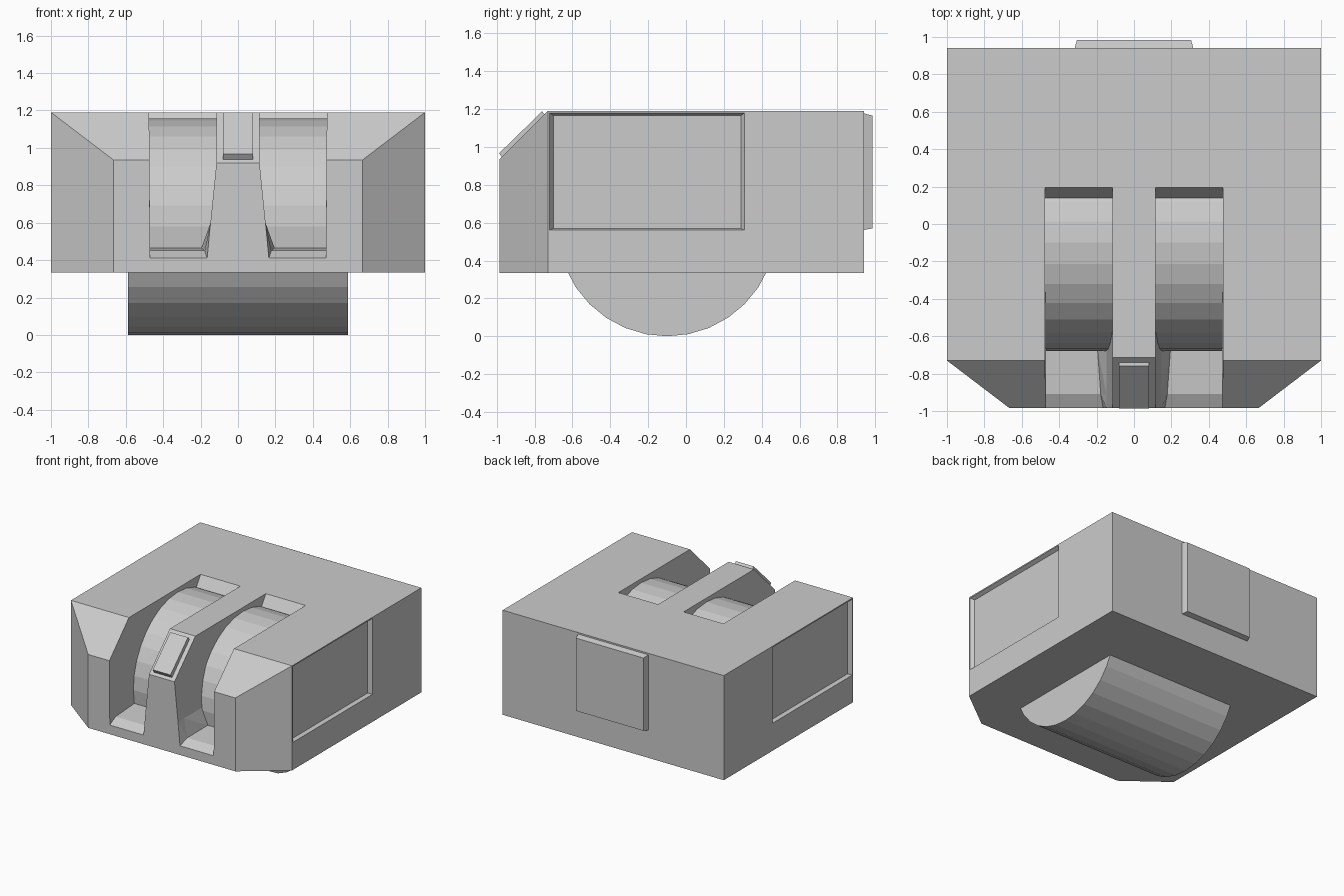
import bpy, bmesh, math
from mathutils import Matrix

if "Cube" in bpy.data.objects:
    bpy.data.objects.remove(bpy.data.objects["Cube"])


def finish(name, bm):
    bmesh.ops.recalc_face_normals(bm, faces=bm.faces)
    me = bpy.data.meshes.new(name)
    bm.to_mesh(me)
    bm.free()
    ob = bpy.data.objects.new(name, me)
    bpy.context.collection.objects.link(ob)
    return ob


def hull(name, pts):
    """Convex solid around the points, with coplanar triangles merged."""
    bm = bmesh.new()
    for p in pts:
        bm.verts.new(p)
    bmesh.ops.convex_hull(bm, input=bm.verts)
    bmesh.ops.dissolve_limit(bm, angle_limit=0.005, verts=bm.verts, edges=bm.edges)
    return finish(name, bm)


def loft(name, rings):
    """Solid skinned through equal-length rings of points."""
    bm = bmesh.new()
    vs = [[bm.verts.new(p) for p in r] for r in rings]
    n = len(vs[0])
    for a, b in zip(vs, vs[1:]):
        for i in range(n):
            j = (i + 1) % n
            bm.faces.new((a[i], a[j], b[j], b[i]))
    bm.faces.new(vs[0])
    bm.faces.new(vs[-1])
    bmesh.ops.triangulate(bm, faces=bm.faces)
    return finish(name, bm)


def cut(target, cutter):
    mod = target.modifiers.new("cut", 'BOOLEAN')
    mod.operation = 'DIFFERENCE'
    mod.solver = 'EXACT'
    mod.object = cutter
    bpy.context.view_layer.objects.active = target
    bpy.ops.object.modifier_apply(modifier=mod.name)
    bpy.data.objects.remove(cutter, do_unlink=True)


# Body: block with clipped front corners and a 45 degree top front bevel
Z0, Z1, ZB = 0.335, 1.19, 0.935
pts = []
for s in (1, -1):
    for x, y, top in ((1, 0.94, Z1), (1, -0.73, Z1), (0.665, -0.985, ZB)):
        pts += [(s * x, y, Z0), (s * x, y, top)]
body = hull("body", pts)

# Twin slots: floor drops at the front, inner wall flares towards the floor
for s in (1, -1):
    rings = []
    for y, zf, xi in ((-1.1, 0.35, 0.15), (-0.985, 0.41, 0.165),
                      (-0.91, 0.45, 0.178), (-0.67, 0.465, 0.195), (None, 0.465, 0.195)):
        sec = [(xi, zf), (0.47, zf), (0.476, 1.3), (0.115, 1.3), (0.115, 0.92), (0.147, 0.6)]
        # last ring follows the sloping rear wall of the slot
        rings.append([(s * x, 0.195 + 0.66 * (z - Z1) if y is None else y, z) for x, z in sec])
    cut(body, loft("slot_cutter", rings))

# Slightly set-back bevel on the column between the slots
cut(body, hull("column_cutter", [(x, y, z) for x in (-0.118, 0.118) for y, z in
                                 ((-0.605, 1.3), (-1.1, 0.805), (-1.1, 1.3))]))

# Shallow side recesses with tapered walls
for s in (1, -1):
    outer = [(s * 1.03, y, z) for y in (-0.74, 0.33) for z in (0.55, 1.195)]
    inner = [(s * 0.97, y, z) for y in (-0.70, 0.29) for z in (0.57, 1.165)]
    cut(body, hull("recess_cutter", outer + inner))

# Raised back panel
hull("back_panel", [(x, 0.93, z) for x in (-0.32, 0.32) for z in (0.56, 1.18)] +
     [(x, 0.985, z) for x in (-0.305, 0.305) for z in (0.57, 1.165)])

# Small plate on the column bevel
hull("column_plate", [(x, y, z) for x in (-0.08, 0.08) for y, z in
                      ((-0.74, 1.163), (-0.76, 1.188), (-0.987, 0.967), (-0.967, 0.938))])

# Roller lying across the body, seen through the slots and underneath
bm = bmesh.new()
bmesh.ops.create_cone(bm, cap_ends=True, segments=32, radius1=0.579, radius2=0.579, depth=1.175,
                      matrix=Matrix.Translation((0, -0.1, 0.579)) @ Matrix.Rotation(math.pi / 2, 4, 'Y'))
finish("roller", bm)
